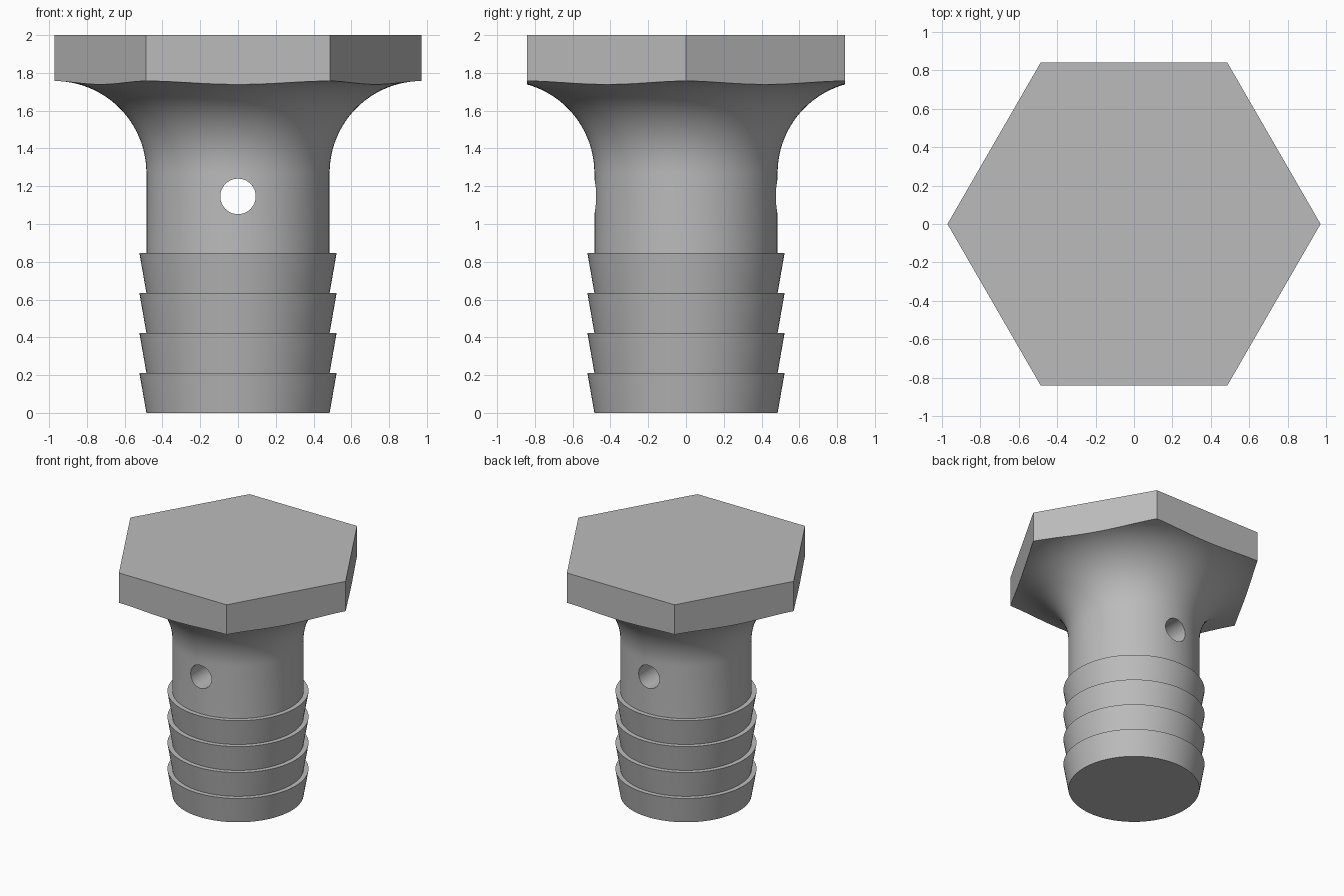
import bpy, bmesh, math
from mathutils import Matrix

cube = bpy.data.objects.get("Cube")
if cube:
    bpy.data.objects.remove(cube, do_unlink=True)

SEGMENTS = 96
SHANK_R, BARB_R, BARB_H = 0.485, 0.522, 0.2115
HEX_R, FILLET_Z, TOP_Z = 0.972, 1.27, 2.0
HOLE_R, HOLE_Z = 0.094, 1.146

# One plain metal grey
grey = bpy.data.materials.new("metal_grey")
grey.use_nodes = True
colour = (0.5, 0.5, 0.5, 1)
grey.diffuse_color = colour
grey.node_tree.nodes["Principled BSDF"].inputs["Base Color"].default_value = colour


def finish(name, bm):
    bmesh.ops.recalc_face_normals(bm, faces=bm.faces)
    mesh = bpy.data.meshes.new(name)
    bm.to_mesh(mesh)
    bm.free()
    mesh.materials.append(grey)
    obj = bpy.data.objects.new(name, mesh)
    bpy.context.collection.objects.link(obj)
    return obj


def revolve(name, profile):
    bm = bmesh.new()
    verts = [bm.verts.new((r, 0, z)) for r, z in profile]
    edges = [bm.edges.new(pair) for pair in zip(verts, verts[1:])]
    bmesh.ops.spin(bm, geom=verts + edges, cent=(0, 0, 0), axis=(0, 0, 1),
                   angle=math.tau, steps=SEGMENTS, use_merge=True)
    bmesh.ops.remove_doubles(bm, verts=bm.verts, dist=1e-5)
    # Close both ends with a single flat cap
    bmesh.ops.holes_fill(bm, edges=[e for e in bm.edges if e.is_boundary], sides=0)
    return finish(name, bm)


def prism(name, sides, radius, depth, matrix):
    bm = bmesh.new()
    bmesh.ops.create_cone(bm, cap_ends=True, segments=sides, radius1=radius,
                          radius2=radius, depth=depth, matrix=matrix)
    obj = finish(name, bm)
    obj.hide_render = True
    return obj


def cut(target, cutter, operation):
    bpy.context.view_layer.objects.active = target
    mod = target.modifiers.new(cutter.name, "BOOLEAN")
    mod.object, mod.operation, mod.solver = cutter, operation, "EXACT"
    bpy.ops.object.modifier_apply(modifier=mod.name)
    bpy.data.objects.remove(cutter, do_unlink=True)


# Barbed shank, round fillet and an oversize head blank
profile = []
for i in range(4):
    profile += [(SHANK_R, i * BARB_H), (BARB_R, (i + 1) * BARB_H)]
profile.append((SHANK_R, 4 * BARB_H))
fillet = HEX_R - SHANK_R
for i in range(25):
    a = math.pi / 2 * i / 24
    profile.append((HEX_R - fillet * math.cos(a), FILLET_Z + fillet * math.sin(a)))
profile += [(1.2, FILLET_Z + fillet), (1.2, TOP_Z + 0.1)]
bolt = revolve("barbed_hex_bolt", profile)

# Trim the head to a hexagon with points on the x axis
hexagon = prism("hex_trim", 6, HEX_R, 3, Matrix.Translation((0, 0, TOP_Z - 1.5))
                @ Matrix.Rotation(math.pi / 2, 4, "Z"))
if max(v.co.x for v in hexagon.data.vertices) < HEX_R - 0.01:
    hexagon.data.transform(Matrix.Rotation(math.pi / 6, 4, "Z"))
cut(bolt, hexagon, "INTERSECT")

# Cross hole from front to back
hole = prism("cross_hole", 48, HOLE_R, 3, Matrix.Translation((0, 0, HOLE_Z))
             @ Matrix.Rotation(math.pi / 2, 4, "X"))
cut(bolt, hole, "DIFFERENCE")

bpy.ops.object.select_all(action="DESELECT")
bolt.select_set(True)
bpy.context.view_layer.objects.active = bolt
bpy.ops.object.shade_smooth_by_angle(angle=math.radians(20))
